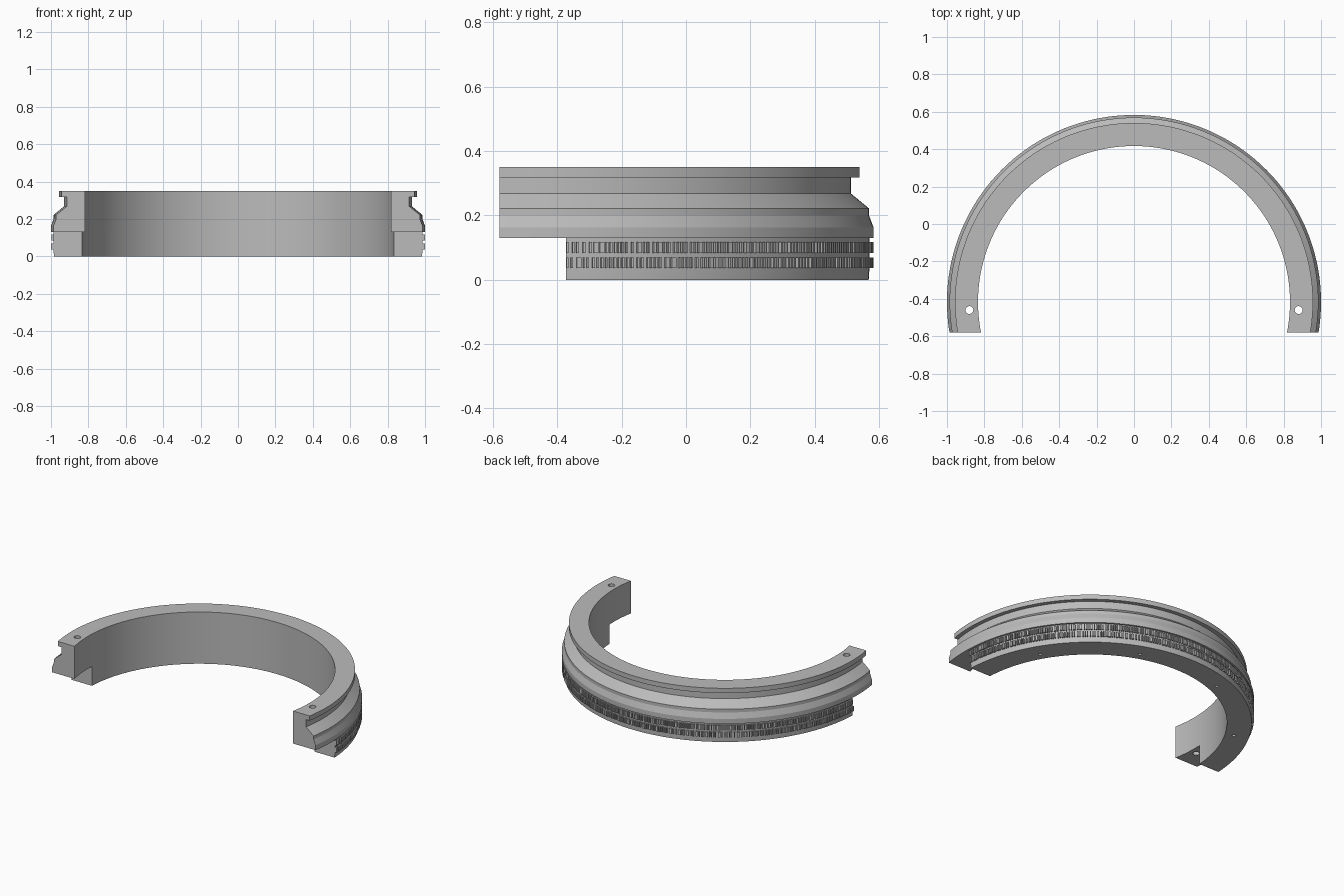
import bpy, bmesh, math, random
from mathutils import Vector

cube = bpy.data.objects.get("Cube")
if cube:
    bpy.data.objects.remove(cube)

CENTRE_Y = -0.417
INNER = 0.834
random.seed(4)

grey = bpy.data.materials.new("plain grey")
grey.use_nodes = True
grey.diffuse_color = (0.5, 0.5, 0.5, 1)
grey.node_tree.nodes["Principled BSDF"].inputs["Base Color"].default_value = (0.5, 0.5, 0.5, 1)


def polar(radius, degrees, z):
    a = math.radians(degrees)
    return Vector((radius * math.cos(a), CENTRE_Y + radius * math.sin(a), z))


def sweep(bm, profile, start, end, steps):
    """Sweep a closed (radius, z) outline along an arc and cap both ends."""
    rows = []
    for i in range(steps + 1):
        angle = start + (end - start) * i / steps
        rows.append([bm.verts.new(polar(r, angle, z)) for r, z in profile])
    n = len(profile)
    for a, b in zip(rows, rows[1:]):
        for j in range(n):
            k = (j + 1) % n
            bm.faces.new((a[j], a[k], b[k], b[j]))
    bm.faces.new(rows[0])
    bm.faces.new(rows[-1][::-1])


def finish(bm, name):
    bmesh.ops.recalc_face_normals(bm, faces=bm.faces)
    mesh = bpy.data.meshes.new(name)
    bm.to_mesh(mesh)
    bm.free()
    obj = bpy.data.objects.new(name, mesh)
    bpy.context.collection.objects.link(obj)
    mesh.materials.append(grey)
    return obj


def arc_part(name, profile, cut_y):
    """Arc body trimmed flat at the front by a vertical plane."""
    bm = bmesh.new()
    sweep(bm, profile, -16, 196, 160)
    cut = bmesh.ops.bisect_plane(
        bm, geom=bm.verts[:] + bm.edges[:] + bm.faces[:],
        plane_co=(0, cut_y, 0), plane_no=(0, -1, 0), clear_outer=True)
    edges = [e for e in cut["geom_cut"] if isinstance(e, bmesh.types.BMEdge)]
    bmesh.ops.holes_fill(bm, edges=edges, sides=0)
    return finish(bm, name)


def drill(obj, spots, radius, z, depth):
    bm = bmesh.new()
    for p in spots:
        made = bmesh.ops.create_cone(bm, cap_ends=True, segments=24, radius1=radius,
                                     radius2=radius, depth=depth)
        bmesh.ops.translate(bm, verts=made["verts"], vec=(p.x, p.y, z))
    cutter = finish(bm, "hole_cutter")
    cutter.hide_render = True
    mod = obj.modifiers.new("holes", "BOOLEAN")
    mod.object = cutter
    mod.solver = "EXACT"
    bpy.context.view_layer.objects.active = obj
    bpy.ops.object.modifier_apply(modifier=mod.name)
    bpy.data.objects.remove(cutter)


def smooth(obj):
    bpy.ops.object.select_all(action="DESELECT")
    obj.select_set(True)
    bpy.context.view_layer.objects.active = obj
    bpy.ops.object.shade_smooth_by_angle(angle=math.radians(20))


# Upper half ring with rim, groove, sloped shoulder and wide skirt
upper = arc_part("upper_ring", [
    (INNER, 0.13), (1.0, 0.13), (1.0, 0.163), (0.986, 0.2), (0.986, 0.222),
    (0.93, 0.268), (0.93, 0.318), (0.957, 0.318), (0.957, 0.35), (INNER, 0.35)], -0.58)
drill(upper, [Vector((s * 0.88, -0.46, 0)) for s in (-1, 1)], 0.021, 0.24, 0.4)
smooth(upper)

# Lower half ring, shorter at the front, with blind holes underneath
lower = arc_part("lower_ring", [
    (INNER, 0), (0.985, 0), (0.987, 0.03), (0.987, 0.13), (INNER, 0.13)], -0.373)
drill(lower, [polar(0.89, a, 0) for a in (30, 70, 110, 150)], 0.011, 0, 0.1)
smooth(lower)

# Two bands of fine raised teeth around the lower ring
for name, low, high in (("lower_teeth", 0.036, 0.07), ("upper_teeth", 0.084, 0.118)):
    bm = bmesh.new()
    outline = [(0.98, low), (1.0, low), (1.0, high), (0.98, high)]
    angle = 2.6
    while angle < 177:
        width = random.choice((0.35, 0.4, 0.45, 0.8))
        sweep(bm, outline, angle, angle + width, 1)
        angle += width + random.choice((0.3, 0.35, 0.4, 0.7))
    finish(bm, name)
